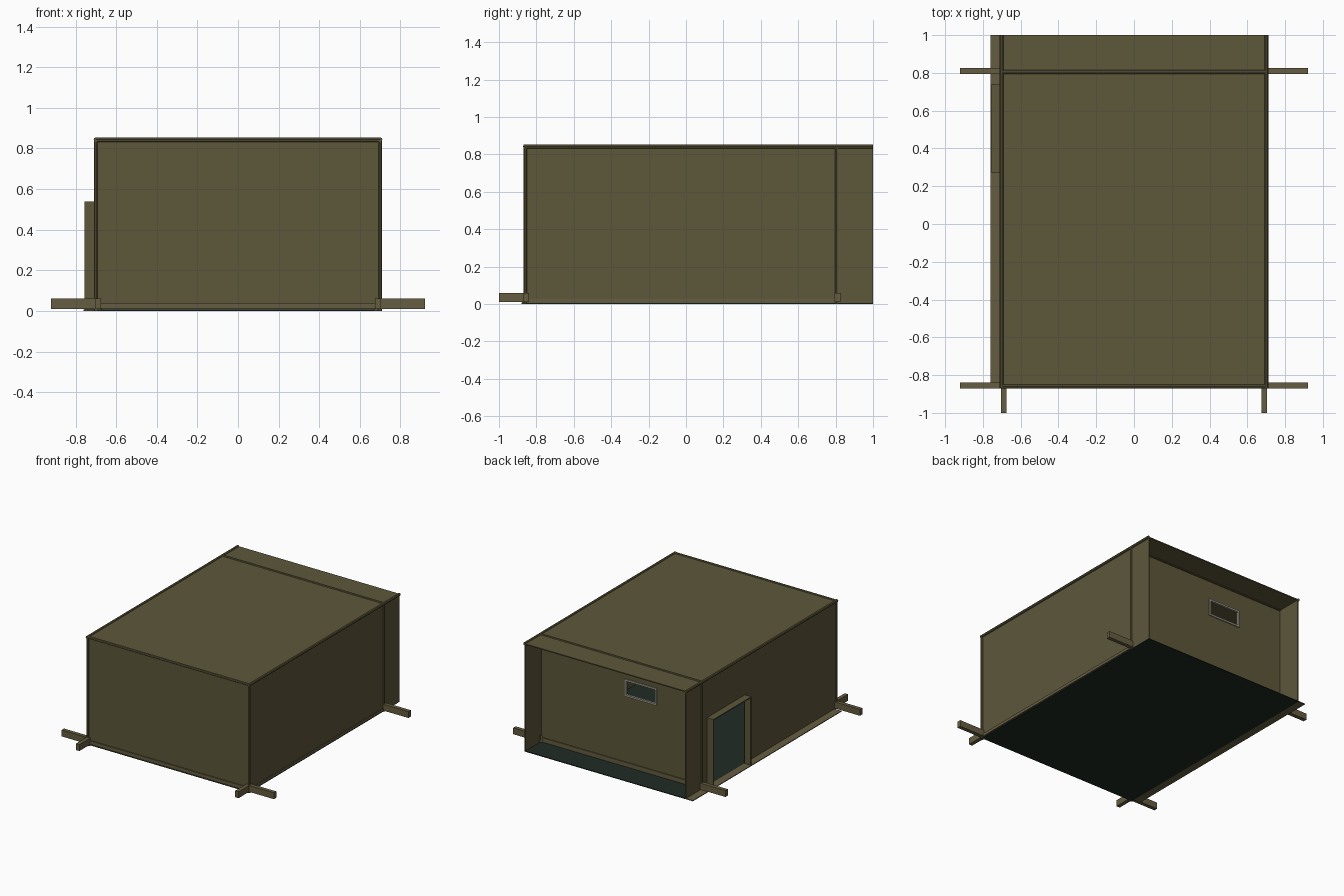
import bpy, bmesh
from mathutils import Vector

if "Cube" in bpy.data.objects:
    bpy.data.objects.remove(bpy.data.objects["Cube"])


def material(name, rgb):
    m = bpy.data.materials.new(name)
    m.diffuse_color = (*rgb, 1)
    m.use_nodes = True
    m.node_tree.nodes["Principled BSDF"].inputs["Base Color"].default_value = m.diffuse_color
    return m


CANVAS = material("olive canvas", (0.110, 0.095, 0.042))
STRAP = material("khaki webbing", (0.130, 0.108, 0.052))
FLOOR = material("dark green groundsheet", (0.014, 0.024, 0.017))
FRAME = material("pale window trim", (0.33, 0.31, 0.25))


def finish(name, bm, mat):
    me = bpy.data.meshes.new(name)
    bmesh.ops.recalc_face_normals(bm, faces=bm.faces)
    bm.to_mesh(me)
    bm.free()
    me.materials.append(mat)
    ob = bpy.data.objects.new(name, me)
    bpy.context.collection.objects.link(ob)
    return ob


def boxes(name, mat, *extents):
    """One object made of boxes given as (x0, x1, y0, y1, z0, z1)."""
    bm = bmesh.new()
    for x0, x1, y0, y1, z0, z1 in extents:
        for v in bmesh.ops.create_cube(bm, size=1)["verts"]:
            v.co = Vector((x1 if v.co.x > 0 else x0,
                           y1 if v.co.y > 0 else y0,
                           z1 if v.co.z > 0 else z0))
    return finish(name, bm, mat)


def rod(name, a, b, r0=0.011, r1=0.011, sides=8, mat=CANVAS):
    a, b = Vector(a), Vector(b)
    bm = bmesh.new()
    bmesh.ops.create_cone(bm, segments=sides, radius1=r0, radius2=r1,
                          depth=(b - a).length, cap_ends=True)
    ob = finish(name, bm, mat)
    ob.location = (a + b) / 2
    ob.rotation_euler = (b - a).to_track_quat('Z', 'Y').to_euler()
    return ob


W, YF, YB, YE, H, T = 0.70, -0.86, 0.80, 1.0, 0.838, 0.008

# Groundsheet, roof and solid walls
boxes("groundsheet", FLOOR, (-W, W, YF, YE, 0, 0.006))
boxes("roof", CANVAS, (-W, W, YF, YE, H, H + T))
boxes("front_wall", CANVAS, (-W, W, YF, YF + T, 0.006, H))
boxes("right_wall", CANVAS, (W - T, W, YF, YE, 0.006, H))

# Left wall with doorway, and the hood around it
D0, D1, DH = 0.27, 0.74, 0.54
boxes("left_wall", CANVAS,
      (-W, -W + T, YF, D0, 0.006, H),
      (-W, -W + T, D1, YE, 0.006, H),
      (-W, -W + T, D0, D1, DH, H))
boxes("door_hood", CANVAS,
      (-0.755, -W, D0, D0 + T, 0.006, DH),
      (-0.755, -W, D1 - T, D1, 0.006, DH),
      (-0.755, -W, D0, D1, DH - T, DH))

# Recessed back wall with window opening and trim
X0, X1, Z0, Z1 = -0.31, -0.03, 0.555, 0.69
boxes("back_wall", CANVAS,
      (-W, X0, YB - T, YB, 0.006, H),
      (X1, W, YB - T, YB, 0.006, H),
      (X0, X1, YB - T, YB, 0.006, Z0),
      (X0, X1, YB - T, YB, Z1, H))
t = 0.014
boxes("window_trim", FRAME,
      (X0, X0 + t, YB - 0.01, YB + 0.008, Z0, Z1),
      (X1 - t, X1, YB - 0.01, YB + 0.008, Z0, Z1),
      (X0, X1, YB - 0.01, YB + 0.008, Z0, Z0 + t),
      (X0, X1, YB - 0.01, YB + 0.008, Z1 - t, Z1))

# Skirts along the wall bases
boxes("wall_skirts", STRAP,
      (-W, W, YF - 0.008, YF, 0.012, 0.04),
      (-W, W, YB, YB + 0.008, 0.006, 0.04),
      (W, W + 0.006, YF, YB, 0.008, 0.03))
boxes("left_ground_flap", STRAP, (-0.76, -W, -0.84, YE, 0, 0.006))

# Seam rods, corner gussets and ground straps, mirrored left and right
for side, s in (("left", -1), ("right", 1)):
    rod(side + "_roof_seam", (s * W, -0.87, 0.843), (s * W, YE, 0.843))
    for end, y in (("front", YF), ("back", YB + 0.005)):
        rod(f"{side}_{end}_corner_seam", (s * W, y, 0), (s * W, y, 0.843), 0.009, 0.009)
        rod(f"{side}_{end}_gusset", (s * 0.69, y, 0), (s * 0.69, y, 0.06), 0.02, 0.006, 4)
    xs = sorted((s * 0.69, s * 0.92))
    boxes(side + "_ground_straps", STRAP,
          (*xs, -0.87, -0.84, 0.01, 0.06),
          (*xs, 0.795, 0.825, 0.01, 0.06),
          (s * 0.69 - 0.015, s * 0.69 + 0.015, -1.0, -0.86, 0.01, 0.06))
for end, y in (("front", YF), ("back", YB + 0.005)):
    rod(end + "_roof_seam", (-W, y, 0.843), (W, y, 0.843))
